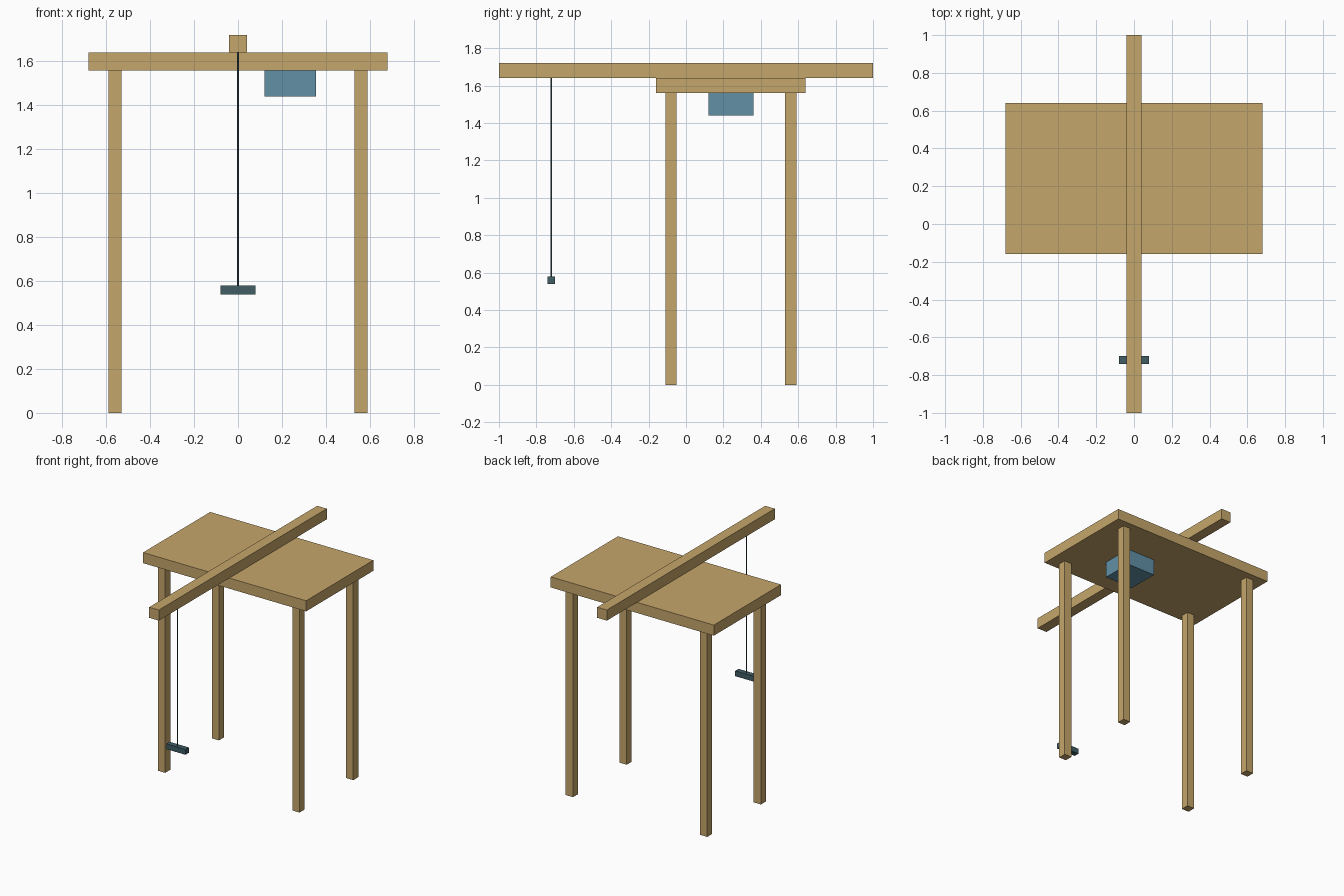
import bpy

if "Cube" in bpy.data.objects:
    bpy.data.objects.remove(bpy.data.objects["Cube"])


def material(name, color):
    m = bpy.data.materials.new(name)
    m.diffuse_color = (*color, 1.0)
    m.use_nodes = True
    m.node_tree.nodes["Principled BSDF"].inputs["Base Color"].default_value = m.diffuse_color
    return m


wood = material("wood", (0.56, 0.38, 0.145))
blue = material("blue", (0.12, 0.28, 0.38))
dark = material("dark_metal", (0.05, 0.11, 0.13))


def box(name, x, y, z, mat):
    """Box spanning the given (min, max) ranges."""
    bpy.ops.mesh.primitive_cube_add(
        size=1, location=[(a + b) / 2 for a, b in (x, y, z)])
    ob = bpy.context.object
    ob.name = name
    ob.scale = [b - a for a, b in (x, y, z)]
    bpy.ops.object.transform_apply(location=False, rotation=False, scale=True)
    ob.data.materials.append(mat)
    return ob


# Table top and the long beam lying across it
box("table_top", (-0.68, 0.68), (-0.16, 0.64), (1.56, 1.64), wood)
box("beam", (-0.04, 0.04), (-1.0, 1.0), (1.64, 1.72), wood)

# Four square legs
for side, x in (("left", -0.56), ("right", 0.56)):
    for end, y in (("front", -0.08), ("back", 0.56)):
        box(f"{end}_{side}_leg", (x - 0.03, x + 0.03),
            (y - 0.03, y + 0.03), (0, 1.56), wood)

# Box fixed under the top
box("under_box", (0.12, 0.356), (0.12, 0.36), (1.44, 1.56), blue)

# Cord hanging from the beam with a cross handle
bpy.ops.mesh.primitive_cylinder_add(
    vertices=8, radius=0.004, depth=1.06, location=(0, -0.72, 1.11))
cord = bpy.context.object
cord.name = "cord"
cord.data.materials.append(dark)
box("handle", (-0.08, 0.08), (-0.74, -0.70), (0.54, 0.58), dark)
